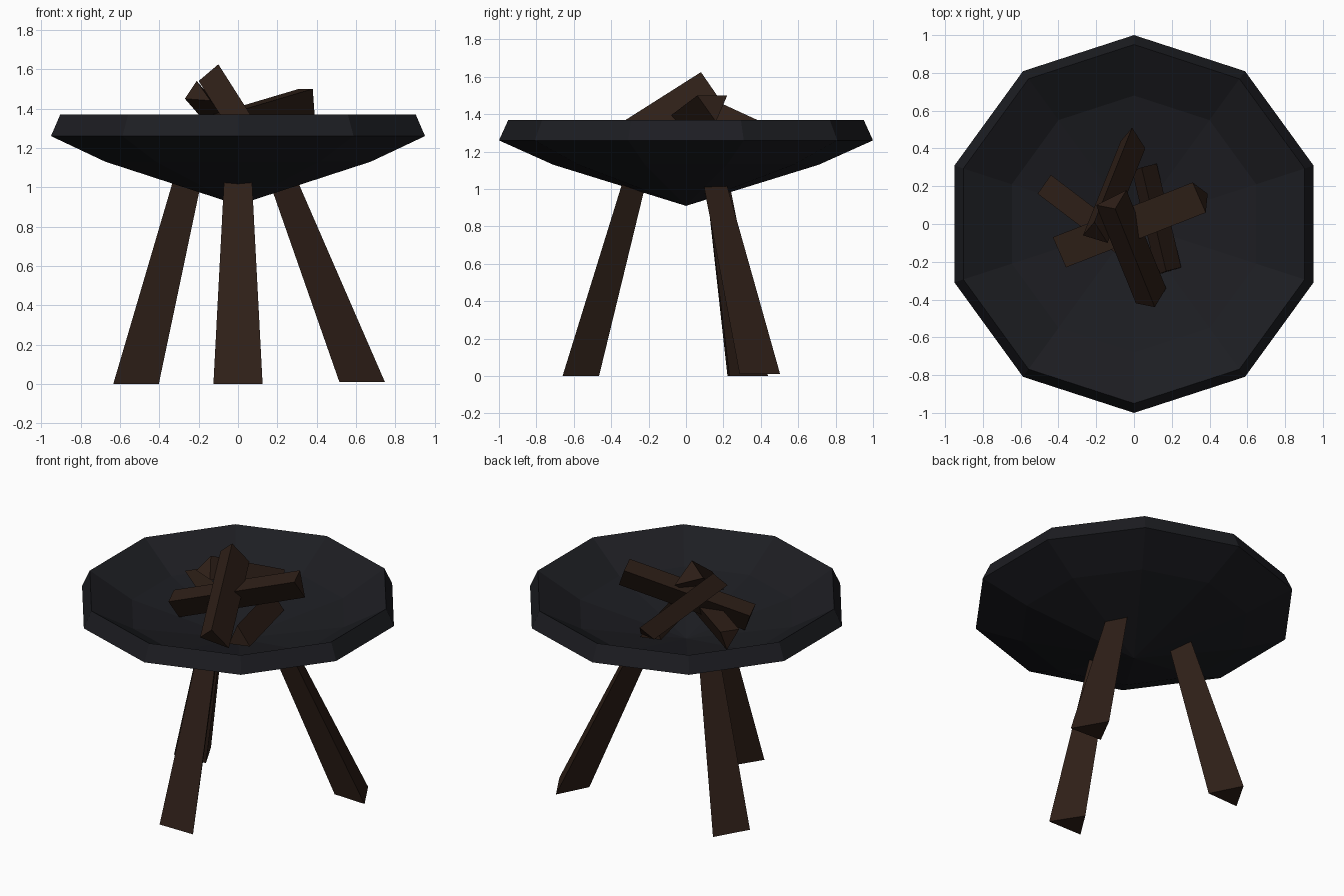
import bpy, bmesh
from math import cos, sin, radians, pi
from mathutils import Vector, Matrix

if "Cube" in bpy.data.objects:
    bpy.data.objects.remove(bpy.data.objects["Cube"])


def material(name, rgb):
    m = bpy.data.materials.new(name)
    m.diffuse_color = (*rgb, 1)
    m.use_nodes = True
    m.node_tree.nodes["Principled BSDF"].inputs["Base Color"].default_value = m.diffuse_color
    return m


iron = material("dark_iron", (0.012, 0.0125, 0.016))
wood = material("dark_wood", (0.028, 0.014, 0.009))


def finish(name, bm, mat):
    bmesh.ops.recalc_face_normals(bm, faces=bm.faces)
    mesh = bpy.data.meshes.new(name)
    bm.to_mesh(mesh)
    bm.free()
    mesh.materials.append(mat)
    ob = bpy.data.objects.new(name, mesh)
    bpy.context.collection.objects.link(ob)
    return ob


def prism(name, bottom, top, mat):
    """Three-sided beam between two triangles."""
    bm = bmesh.new()
    a = [bm.verts.new(p) for p in bottom]
    b = [bm.verts.new(p) for p in top]
    bm.faces.new(a)
    bm.faces.new(b)
    for i in range(3):
        j = (i + 1) % 3
        bm.faces.new((a[i], a[j], b[j], b[i]))
    return finish(name, bm, mat)


# Ten-sided bowl: outer cone, rim band and hollow inside
SIDES = 10
bm = bmesh.new()
rings = []
for r, z in [(0.71, 1.13), (1.0, 1.26), (0.95, 1.37), (0.68, 1.21)]:
    rings.append([bm.verts.new((r * cos(pi / 2 + 2 * pi * k / SIDES),
                                r * sin(pi / 2 + 2 * pi * k / SIDES), z))
                  for k in range(SIDES)])
outer_tip = bm.verts.new((0, 0, 0.91))
inner_tip = bm.verts.new((0, 0, 1.04))
for k in range(SIDES):
    n = (k + 1) % SIDES
    bm.faces.new((outer_tip, rings[0][k], rings[0][n]))
    bm.faces.new((inner_tip, rings[-1][k], rings[-1][n]))
    for lo, hi in zip(rings, rings[1:]):
        bm.faces.new((lo[k], lo[n], hi[n], hi[k]))
finish("bowl", bm, iron)

# Tapered three-sided legs; the right one is splayed wider
for name, angle, foot_out, top_in, lift in [("front_leg", 0, 0, 0, 0),
                                            ("right_leg", 120, 0.13, 0.035, 0.01),
                                            ("left_leg", 240, 0, 0, 0)]:
    turn = Matrix.Rotation(radians(angle), 3, 'Z')
    foot = [(-0.125, -0.66, 0), (0.125, -0.66, 0), (0, -0.465, 0)]
    head = [(-0.07, -0.335, 1.05), (0.07, -0.335, 1.05), (0, -0.21, 1.05)]
    prism(name,
          [turn @ (Vector(p) + Vector((0, -foot_out, lift))) for p in foot],
          [turn @ (Vector(p) + Vector((0, top_in, 0))) for p in head], wood)

# Split logs: one end triangle and the vector to the other end
logs = {
    "leaning_log": ([(-0.10, 0.08, 1.625), (-0.20, 0.10, 1.54), (-0.04, 0.18, 1.48)],
                    (0.21, -0.52, -0.33)),
    "back_log": ([(-0.27, -0.06, 1.45), (-0.14, -0.10, 1.44), (-0.21, 0.01, 1.54)],
                 (0.20, 0.50, -0.23)),
    "cross_log": ([(0.31, 0.22, 1.50), (0.38, 0.06, 1.50), (0.39, 0.16, 1.36)],
                  (-0.74, -0.29, -0.22)),
    "left_log": ([(-0.44, 0.26, 1.30), (-0.51, 0.16, 1.30), (-0.46, 0.22, 1.17)],
                 (0.50, -0.38, -0.03)),
    "lower_log": ([(0.25, -0.23, 1.14), (0.12, -0.27, 1.14), (0.17, -0.25, 1.27)],
                  (-0.13, 0.55, 0)),
}
for name, (tri, d) in logs.items():
    prism(name, tri, [Vector(p) + Vector(d) for p in tri], wood)
